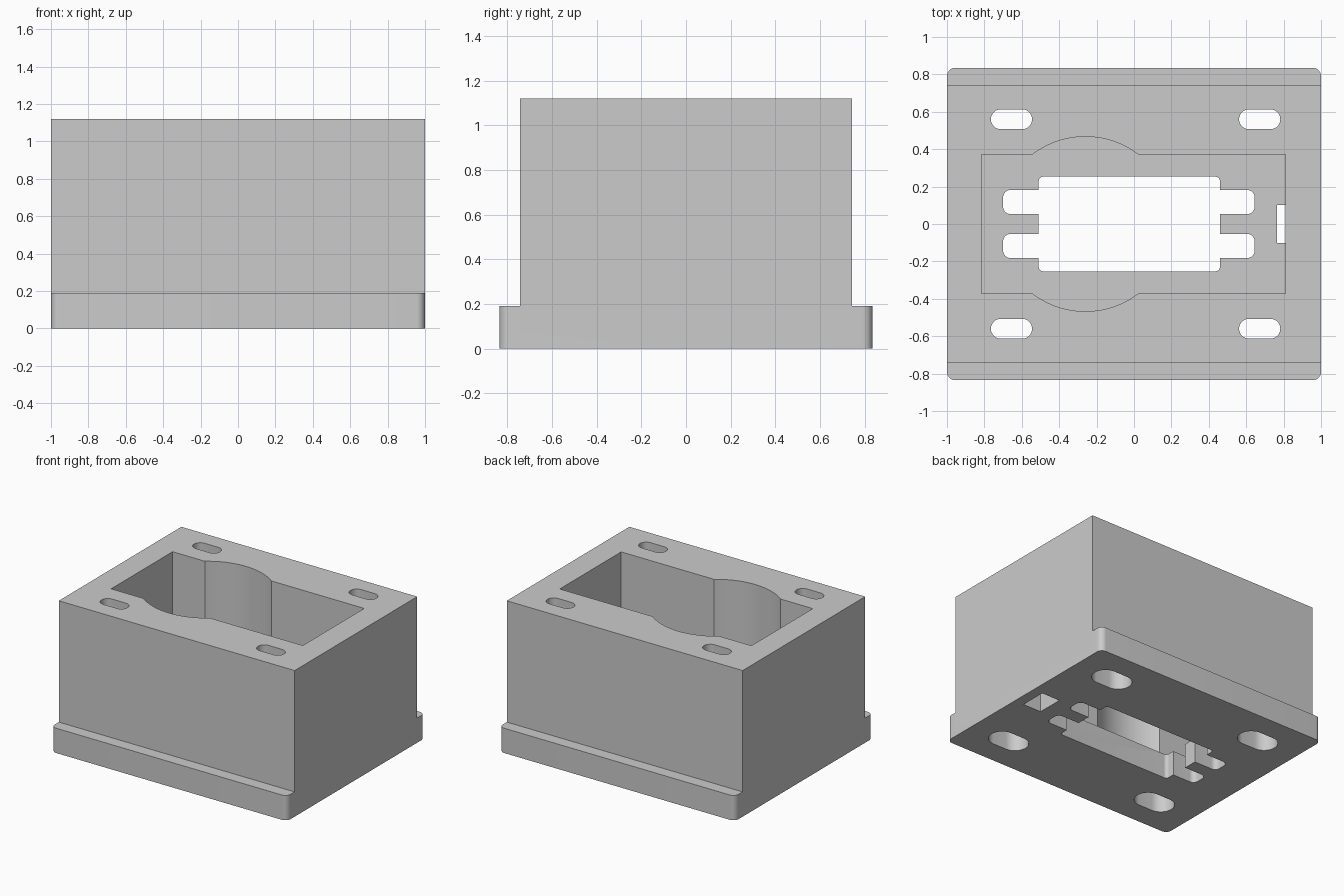
import bpy, bmesh
from math import cos, sin, pi, radians

cube = bpy.data.objects.get("Cube")
if cube:
    bpy.data.objects.remove(cube, do_unlink=True)

FLOOR, TOP = 0.19, 1.12

grey = bpy.data.materials.new("light_grey_plastic")
grey.use_nodes = True
grey.diffuse_color = (0.6, 0.6, 0.6, 1)
bsdf = next(n for n in grey.node_tree.nodes if n.type == 'BSDF_PRINCIPLED')
bsdf.inputs["Base Color"].default_value = grey.diffuse_color


def rounded(x0, x1, y0, y1, r=0, steps=10):
    """Outline of a rectangle with rounded corners."""
    if r == 0:
        return [(x0, y0), (x1, y0), (x1, y1), (x0, y1)]
    pts = []
    centres = [(x1 - r, y1 - r), (x0 + r, y1 - r), (x0 + r, y0 + r), (x1 - r, y0 + r)]
    for q, (cx, cy) in enumerate(centres):
        for i in range(steps + 1):
            a = (q + i / steps) * pi / 2
            pts.append((cx + r * cos(a), cy + r * sin(a)))
    return pts


def circle(cx, cy, r, n=96):
    return [(cx + r * cos(2 * pi * i / n), cy + r * sin(2 * pi * i / n)) for i in range(n)]


def prism(name, outline, z0, z1):
    """Extrude an outline between two heights."""
    bm = bmesh.new()
    face = bm.faces.new([bm.verts.new((x, y, z0)) for x, y in outline])
    ext = bmesh.ops.extrude_face_region(bm, geom=[face])
    for v in ext["geom"]:
        if isinstance(v, bmesh.types.BMVert):
            v.co.z = z1
    bmesh.ops.remove_doubles(bm, verts=bm.verts, dist=1e-5)
    bmesh.ops.recalc_face_normals(bm, faces=bm.faces)
    mesh = bpy.data.meshes.new(name)
    bm.to_mesh(mesh)
    bm.free()
    mesh.materials.append(grey)
    obj = bpy.data.objects.new(name, mesh)
    bpy.context.collection.objects.link(obj)
    return obj


def combine(target, tool, operation):
    """Apply a boolean and discard the tool."""
    mod = target.modifiers.new("bool", 'BOOLEAN')
    mod.operation, mod.object, mod.solver = operation, tool, 'EXACT'
    bpy.context.view_layer.objects.active = target
    bpy.ops.object.modifier_apply(modifier=mod.name)
    bpy.data.objects.remove(tool, do_unlink=True)


# Flanged base and tall block
housing = prism("housing", rounded(-1, 1, -0.835, 0.835, 0.045), 0, FLOOR)
combine(housing, prism("block", rounded(-1, 1, -0.742, 0.742), FLOOR / 2, TOP), 'UNION')

# Open cavity with a round bulge on both long walls
cutters = [
    prism("cavity", rounded(-0.815, 0.81, -0.372, 0.372), FLOOR, TOP + 0.1),
    prism("bulge", circle(-0.26, 0, 0.467), FLOOR, TOP + 0.1),
    # Floor window
    prism("window", rounded(-0.51, 0.46, -0.253, 0.253, 0.025), -0.1, FLOOR + 0.1),
    # Cable pocket running under the end wall
    prism("pocket", rounded(0.765, 0.92, -0.102, 0.102), -0.1, FLOOR),
]
# Rounded fingers beside the window
for s in (-1, 1):
    y0, y1 = sorted((s * 0.053, s * 0.182))
    cutters.append(prism("finger", rounded(-0.70, 0.645, y0, y1, 0.04), -0.1, FLOOR + 0.1))
# Mounting slots, widened from below
for cx in (-0.655, 0.672):
    for cy in (-0.56, 0.56):
        for grow, z1 in ((0, TOP + 0.1), (0.044, 0.75)):
            w, h = 0.11 + grow, 0.053 + grow
            cutters.append(prism("slot", rounded(cx - w, cx + w, cy - h, cy + h, h - 0.0005),
                                 -0.1, z1))
for cutter in cutters:
    combine(housing, cutter, 'DIFFERENCE')

# Smooth the curved walls, keep edges crisp
bpy.ops.object.select_all(action='DESELECT')
housing.select_set(True)
bpy.context.view_layer.objects.active = housing
bpy.ops.object.shade_smooth_by_angle(angle=radians(25))
